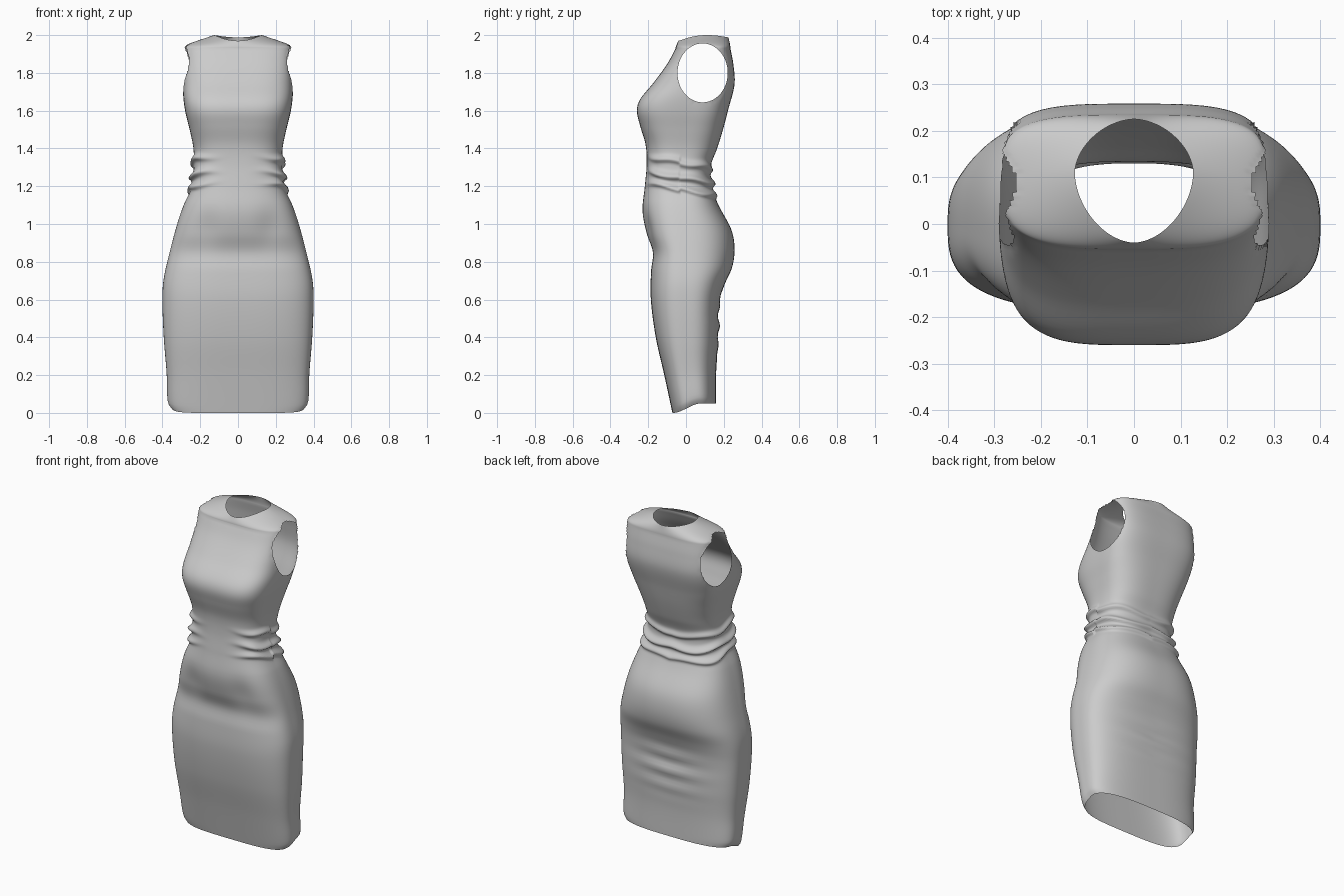
import bpy, bmesh, math

if "Cube" in bpy.data.objects:
    bpy.data.objects.remove(bpy.data.objects["Cube"])

N = 176          # points around each ring
Z_TOP = 1.93     # where the body ends and the shoulder cap starts

# Profiles: (height, value)
WIDTH = [(0, .355), (.03, .372), (.2, .378), (.4, .393), (.58, .40), (.7, .395), (.85, .362), (1.0, .322),
         (1.1, .288), (1.2, .243), (1.3, .234), (1.4, .236), (1.5, .256), (1.6, .28), (1.7, .291), (1.93, .287)]
FRONT = [(0, -.072), (.2, -.115), (.4, -.16), (.6, -.186), (.75, -.185), (.85, -.175), (.95, -.208), (1.07, -.23),
         (1.2, -.218), (1.32, -.208), (1.42, -.214), (1.52, -.243), (1.6, -.26), (1.66, -.243), (1.75, -.17),
         (1.85, -.098), (1.93, -.055)]
BACK = [(0, .158), (.2, .16), (.4, .172), (.58, .178), (.67, .2), (.77, .244), (.87, .257), (.97, .24), (1.1, .172),
        (1.18, .142), (1.3, .13), (1.4, .165), (1.5, .196), (1.6, .222), (1.74, .257), (1.85, .25), (1.93, .235)]
CENTRE = [(0, .04), (.3, .005), (.7, -.005), (1.1, -.03), (1.35, -.03), (1.6, .03), (1.75, .085), (1.93, .095)]
POWER_F = [(0, 3.2), (.6, 3.0), (.9, 2.7), (1.2, 2.7), (1.4, 2.9), (1.6, 3.6), (1.75, 3.4), (1.93, 3.2)]
POWER_B = [(0, 3.0), (.6, 2.9), (.85, 2.6), (1.2, 2.8), (1.5, 3.0), (1.75, 3.6), (1.93, 3.6)]


def curve(pts, z):
    """Smooth interpolation through profile points."""
    if z <= pts[0][0]:
        return pts[0][1]
    if z >= pts[-1][0]:
        return pts[-1][1]
    i = next(k for k in range(len(pts) - 1) if z <= pts[k + 1][0])

    def slope(k):
        a, b = pts[max(k - 1, 0)], pts[min(k + 1, len(pts) - 1)]
        return (b[1] - a[1]) / (b[0] - a[0])
    (z0, v0), (z1, v1) = pts[i], pts[i + 1]
    h = z1 - z0
    t = (z - z0) / h
    return ((2*t**3 - 3*t*t + 1) * v0 + (t**3 - 2*t*t + t) * h * slope(i)
            + (3*t*t - 2*t**3) * v1 + (t**3 - t*t) * h * slope(i + 1))


def smooth(t):
    t = min(max(t, 0), 1)
    return t * t * (3 - 2 * t)


def bump(d, w):
    return math.exp(-(d / w) ** 2)


def body_point(a, z):
    c, s = math.cos(a), math.sin(a)
    n = curve(POWER_B if s > 0 else POWER_F, z)
    r = (abs(c) ** n + abs(s) ** n) ** (-1 / n)
    cy = curve(CENTRE, z)
    depth = curve(BACK, z) - cy if s > 0 else cy - curve(FRONT, z)
    # gathered waist folds, fading out at the centre front
    fade = smooth((s + 1.0) / .45)
    sag = .035 * s
    fold = 0
    for i, (fz, amp, w) in enumerate([(1.185, .02, .02), (1.245, .026, .022), (1.325, .018, .02)]):
        wave = .007 * math.sin(5 * abs(a - math.pi / 2) + 2 * i)
        d = z - fz + sag - wave
        fold += amp * bump(d, w if d > 0 else w * .65)
    fold *= fade
    x = c * r * (curve(WIDTH, z) + fold)
    y = cy + s * r * (depth + fold * .8)
    # small creases across the back of the skirt
    if s > 0:
        y += .007 * s * bump(x, .2) * bump(z - .48, .13) * math.sin((z - .03 * abs(x)) * 58)
    # soft hollows either side of the belly
    if s < 0:
        y += .012 * bump(abs(x) - .17, .07) * bump(z - .98, .1)
    # hem rises toward the back
    if z < .35:
        z += .05 * smooth((y + .07) / .15) * (1 - z / .35)
    return x, y, z


def neck_point(a):
    c, s = math.cos(a), math.sin(a)
    r = (abs(c) ** 1.8 + abs(s) ** 1.8) ** (-1 / 1.8)
    y = .11 + s * r * (.115 if s > 0 else .15)
    z = 2.0 - s * s * (.012 if s > 0 else .03)
    return c * r * .127, y, z


def cap_point(a, t):
    p, q = body_point(a, Z_TOP), neck_point(a)
    k = t ** .5 * .8 + t * t * .2
    return (p[0] + (q[0] - p[0]) * t, p[1] + (q[1] - p[1]) * t, p[2] + (q[2] - p[2]) * k)


# Dress shell lofted from hem to neckline
bm = bmesh.new()
angles = [2 * math.pi * (i + .5) / N for i in range(N)]
heights = [i * .02 for i in range(56)] + [1.11 + i * .0075 for i in range(37)]
heights += [1.39 + i * .015 for i in range(36)] + [Z_TOP]
rings = [[bm.verts.new(body_point(a, z)) for a in angles] for z in heights]
rings += [[bm.verts.new(cap_point(a, (i / 16) ** 1.6)) for a in angles] for i in range(1, 17)]
for lo, hi in zip(rings, rings[1:]):
    for i in range(N):
        j = (i + 1) % N
        bm.faces.new((lo[i], lo[j], hi[j], hi[i]))

# Armholes: remove faces inside an oval seen from the side, then snap the edge to it
AY, AZ, RY, RZ = .088, 1.80, .133, .156


def oval(co):
    return math.hypot((co.y - AY) / RY, (co.z - AZ) / RZ)


neck_edge = set(rings[-1]) | set(rings[0])
inside = [f for f in bm.faces
          if abs(f.calc_center_median().x) > .2 and oval(f.calc_center_median()) < 1]
bmesh.ops.delete(bm, geom=inside, context='FACES')
edge = [v for v in bm.verts if v.is_boundary and v not in neck_edge]
for v in edge:
    k = oval(v.co)
    v.co.y = AY + (v.co.y - AY) / k
    v.co.z = AZ + (v.co.z - AZ) / k
around = {w for v in edge for e in v.link_edges for w in e.verts} - set(edge)
bmesh.ops.smooth_vert(bm, verts=list(around), factor=.5, use_axis_x=True, use_axis_y=True, use_axis_z=True)

mesh = bpy.data.meshes.new("dress")
bm.to_mesh(mesh)
bm.free()
dress = bpy.data.objects.new("dress", mesh)
bpy.context.collection.objects.link(dress)
for p in mesh.polygons:
    p.use_smooth = True
